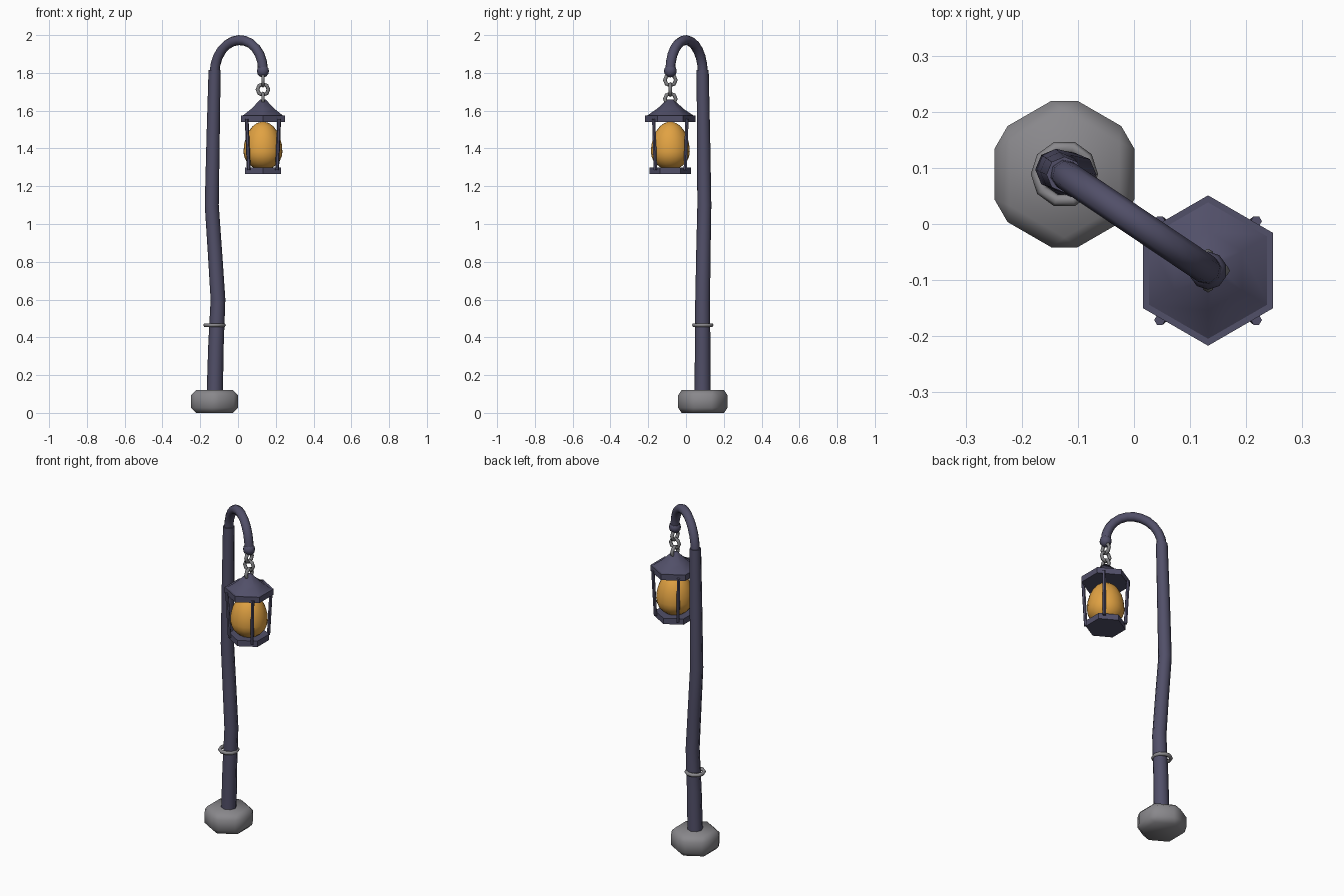
import bpy, bmesh, math
from mathutils import Vector

cube = bpy.data.objects.get("Cube")
if cube:
    bpy.data.objects.remove(cube, do_unlink=True)


def material(name, rgb):
    mat = bpy.data.materials.new(name)
    mat.use_nodes = True
    mat.diffuse_color = (*rgb, 1)
    mat.node_tree.nodes["Principled BSDF"].inputs["Base Color"].default_value = (*rgb, 1)
    return mat


IRON = material("dark violet iron", (0.083, 0.079, 0.14))
STONE = material("grey stone", (0.25, 0.245, 0.26))
CHAIN = material("grey steel", (0.22, 0.22, 0.23))
GLOW = material("amber glow", (0.75, 0.36, 0.055))


def smooth(obj, angle):
    bpy.ops.object.select_all(action="DESELECT")
    obj.select_set(True)
    bpy.context.view_layer.objects.active = obj
    bpy.ops.object.shade_smooth_by_angle(angle=math.radians(angle))


def loft(name, path, sides, mat, angle=50, ref=(1, 0, 0), phase=0, bevel=0):
    """Skin rings of radius r along a path of (x, y, z, r) points and cap both ends."""
    bm = bmesh.new()
    pts = [Vector(p[:3]) for p in path]
    rings = []
    for i, p in enumerate(pts):
        t = (pts[min(i + 1, len(pts) - 1)] - pts[max(i - 1, 0)]).normalized()
        u = Vector(ref)
        u = (u - t * u.dot(t)).normalized()
        v = t.cross(u)
        ring = []
        for k in range(sides):
            a = phase + math.tau * k / sides
            ring.append(bm.verts.new(p + path[i][3] * (u * math.cos(a) + v * math.sin(a))))
        rings.append(ring)
    for a, b in zip(rings, rings[1:]):
        for k in range(sides):
            n = (k + 1) % sides
            bm.faces.new((a[k], a[n], b[n], b[k]))
    bm.faces.new(rings[0][::-1])
    bm.faces.new(rings[-1])
    if bevel:
        bmesh.ops.bevel(bm, geom=bm.edges[:], offset=bevel, segments=1,
                        profile=0.5, affect="EDGES")
    bmesh.ops.recalc_face_normals(bm, faces=bm.faces)
    mesh = bpy.data.meshes.new(name)
    bm.to_mesh(mesh)
    bm.free()
    obj = bpy.data.objects.new(name, mesh)
    bpy.context.collection.objects.link(obj)
    mesh.materials.append(mat)
    smooth(obj, angle)
    return obj


def upright(name, x, y, profile, sides, mat, **kw):
    """Turned part: profile of (radius, height) about a vertical axis."""
    return loft(name, [(x, y, z, r) for r, z in profile], sides, mat, **kw)


def ring(name, loc, major, minor, mat, rot=(0, 0, 0), segments=10):
    bpy.ops.mesh.primitive_torus_add(location=loc, rotation=rot, major_radius=major,
                                     minor_radius=minor, major_segments=segments,
                                     minor_segments=6)
    obj = bpy.context.object
    obj.name = name
    obj.data.materials.append(mat)
    smooth(obj, 80)


PX, PY = -0.124, 0.089      # post axis
LX, LY = 0.132, -0.083      # lantern axis
HEX = math.pi / 2           # puts hexagon points on the y axis

# Stone foot
upright("stone_base", PX, PY, [(0.144, 0), (0.144, 0.12)], 6, STONE,
        angle=70, phase=HEX, bevel=0.027)

# Crooked post and its collar
post = [(-0.123, 0.088, 0.1, 0.043), (-0.117, 0.088, 0.35, 0.041),
        (-0.106, 0.088, 0.6, 0.039), (-0.122, 0.092, 0.85, 0.038),
        (-0.139, 0.097, 1.1, 0.037), (-0.132, 0.093, 1.45, 0.035),
        (PX, 0.088, 1.815, 0.032)]
loft("post", post, 8, IRON, angle=60)
ring("post_collar", (PX, PY, 0.465), 0.049, 0.011, STONE)

# Arched arm from the post to the lantern
start, end = Vector((PX, PY, 1.8)), Vector((LX, LY, 1.815))
mid, half = (start + end) / 2, (start - end) / 2
arch = []
for i in range(13):
    a = math.pi * i / 12
    p = mid + half * math.cos(a) + Vector((0, 0, 0.166 * math.sin(a)))
    arch.append((*p, 0.0265))
loft("arched_arm", arch, 8, IRON, angle=60, ref=(-half.y, half.x, 0))

bpy.ops.mesh.primitive_uv_sphere_add(segments=10, ring_count=6, radius=0.034,
                                     location=(LX, LY, 1.81))
knob = bpy.context.object
knob.name = "arm_end_knob"
knob.data.materials.append(IRON)
smooth(knob, 70)

# Chain links, alternating direction
for i in range(3):
    rot = (HEX, 0, 0) if i % 2 else (0, HEX, 0)
    ring(f"chain_link_{i + 1}", (LX, LY, 1.762 - 0.05 * i), 0.029, 0.01, CHAIN, rot, 8)

# Lantern roof with flared brim, and floor plate
upright("lantern_brim", LX, LY, [(0.134, 1.54), (0.134, 1.575)], 6, IRON,
        angle=30, phase=HEX)
upright("lantern_roof", LX, LY, [(0.126, 1.572), (0.07, 1.61), (0.018, 1.658)], 6, IRON,
        angle=65, phase=HEX)
upright("lantern_floor", LX, LY, [(0.11, 1.265), (0.11, 1.3)], 6, IRON,
        angle=30, phase=HEX)

# Four slightly splayed corner bars
for sx in (-1, 1):
    for sy in (-1, 1):
        side = ("left" if sx > 0 else "right") + ("_back" if sy > 0 else "_front")
        loft(f"lantern_bar_{side}",
             [(LX + sx * 0.075, LY + sy * 0.079, 1.285, 0.01),
              (LX + sx * 0.086, LY + sy * 0.088, 1.555, 0.01)], 6, IRON)

# Egg-shaped light
egg = []
for i in range(13):
    a = math.pi * (0.02 + 0.96 * i / 12)
    drop = 0.095 if a < HEX else 0.16
    egg.append((0.103 * math.sin(a), 1.382 - drop * math.cos(a)))
upright("glowing_egg", LX, LY, egg, 20, GLOW, angle=80)
